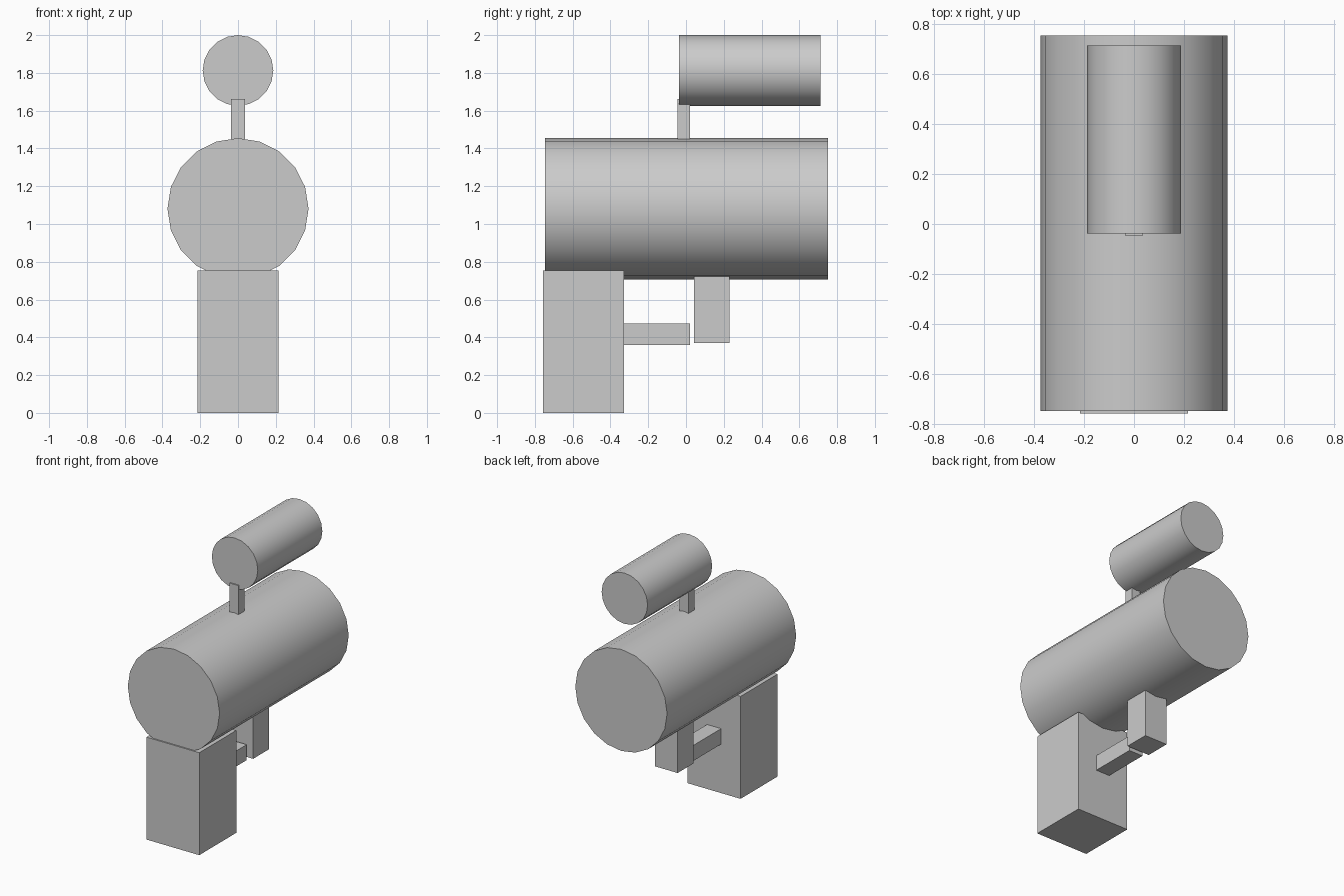
import bpy
import math

if "Cube" in bpy.data.objects:
    bpy.data.objects.remove(bpy.data.objects["Cube"])


def box(name, x_half, y0, y1, z0, z1):
    bpy.ops.mesh.primitive_cube_add(size=1, location=(0, (y0 + y1) / 2, (z0 + z1) / 2))
    ob = bpy.context.object
    ob.name = name
    ob.scale = (2 * x_half, y1 - y0, z1 - z0)
    bpy.ops.object.transform_apply(location=False, rotation=False, scale=True)
    return ob


def barrel(name, radius, y0, y1, z):
    # 20-sided cylinder lying along y, with a corner at the very top
    bpy.ops.mesh.primitive_cylinder_add(
        vertices=20, radius=radius, depth=y1 - y0,
        location=(0, (y0 + y1) / 2, z), rotation=(math.pi / 2, 0, 0))
    ob = bpy.context.object
    ob.name = name
    bpy.ops.object.transform_apply(location=False, rotation=True, scale=False)
    bpy.ops.object.shade_smooth_by_angle(angle=math.radians(30))
    return ob


# Main body and the half-size tube above it
barrel("main_body", 0.3735, -0.747, 0.753, 1.081)
barrel("top_tube", 0.187, -0.037, 0.713, 1.813)

# Post joining the two tubes
box("tube_post", 0.036, -0.046, 0.022, 1.447, 1.662)

# Grip with its forward bar, and the small block under the body
box("grip", 0.215, -0.757, -0.327, 0.0, 0.753)
box("grip_bar", 0.057, -0.335, 0.02, 0.36, 0.474)
box("under_block", 0.093, 0.043, 0.23, 0.37, 0.723)
